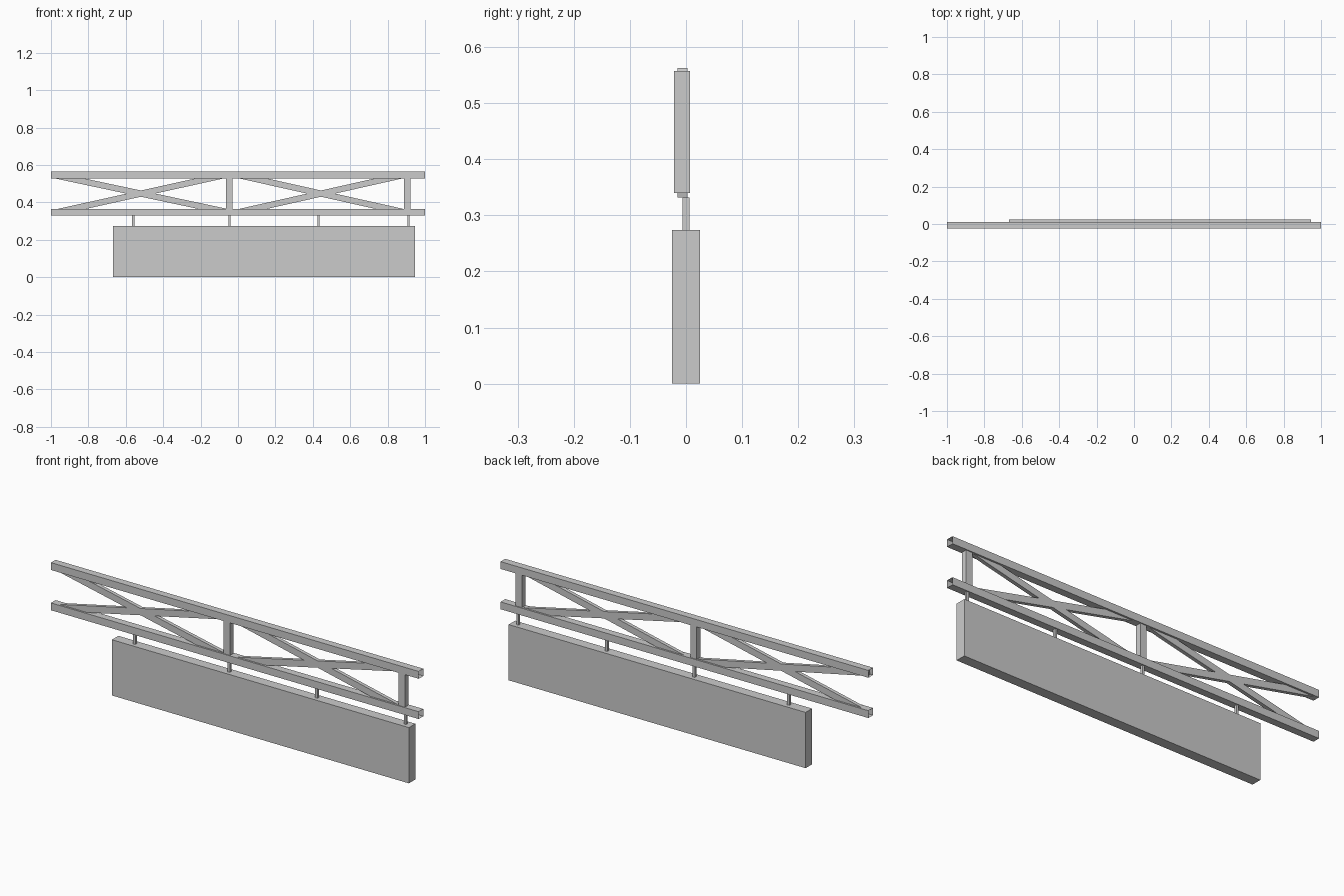
import bpy, bmesh, math
from mathutils import Matrix, Vector

if "Cube" in bpy.data.objects:
    bpy.data.objects.remove(bpy.data.objects["Cube"])

TRUSS_Y = -0.0065   # truss sits slightly forward of the panel
MID_Z = 0.447       # mid height of the truss


def box(name, center, size, angle=0.0, open_ends=False):
    """Box rotated about y; open_ends drops the two x faces (hollow tube)."""
    bm = bmesh.new()
    bmesh.ops.create_cube(bm, size=1.0)
    bm.normal_update()
    if open_ends:
        ends = [f for f in bm.faces if abs(f.normal.x) > 0.9]
        bmesh.ops.delete(bm, geom=ends, context='FACES_ONLY')
    bm.transform(Matrix.Rotation(angle, 4, 'Y') @ Matrix.Diagonal((*size, 1.0)))
    mesh = bpy.data.meshes.new(name)
    bm.to_mesh(mesh)
    bm.free()
    ob = bpy.data.objects.new(name, mesh)
    ob.location = Vector(center)
    bpy.context.collection.objects.link(ob)
    return ob


# Hanging sign panel
box("panel", (0.1395, 0, 0.137), (1.615, 0.05, 0.274))

# Short hangers between panel and truss
for i, x in enumerate((-0.56, -0.046, 0.43, 0.912)):
    box(f"hanger_{i + 1}", (x, 0, 0.301), (0.012, 0.012, 0.062))

# Long open-ended chord tubes
for name, z in (("lower_chord", 0.348), ("upper_chord", 0.546)):
    box(name, (0, TRUSS_Y, z), (2.0, 0.036, 0.036), open_ends=True)

# Vertical posts
for i, x in enumerate((-0.046, 0.905)):
    box(f"post_{i + 1}", (x, TRUSS_Y - 0.0005, 0.4485), (0.034, 0.028, 0.217))

# Crossed diagonal braces: bay centre, run of falling brace, run of rising brace
RISE = 0.199
for i, (x, fall, rise) in enumerate(((-0.519, 0.936, 0.90), (0.444, 0.89, 0.885))):
    for label, run, sign in (("falling", fall, 1), ("rising", rise, -1)):
        angle = sign * math.atan2(RISE, run)
        box(f"{label}_brace_{i + 1}", (x, TRUSS_Y, MID_Z),
            (math.hypot(run, RISE), 0.018, 0.0325), angle)
